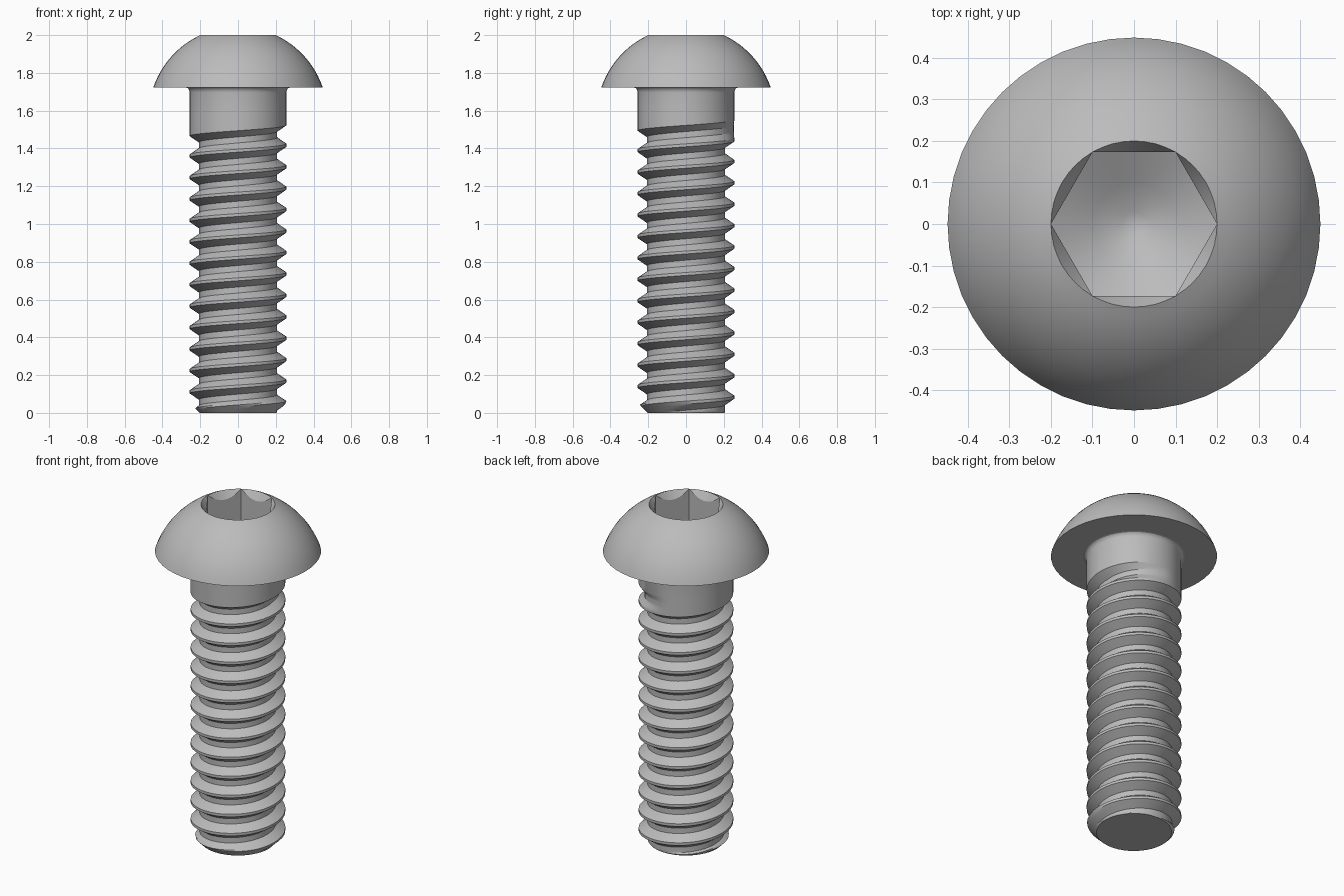
import bpy, bmesh
from math import sin, cos, pi, radians, sqrt, atan2

cube = bpy.data.objects.get("Cube")
if cube:
    bpy.data.objects.remove(cube)

SEG = 48
MAJOR, ROOT, PITCH = 0.256, 0.207, 0.1135
TURNS = 13            # full turns of thread groove
TIP_R = 0.203         # radius of the flat tip
NECK_Z, HEAD_Z = 1.695, 1.722
NECK_R, HEAD_R = 0.274, 0.449
SOCKET_R = 0.2

steel = bpy.data.materials.new("grey_steel")
steel.use_nodes = True
colour = (0.5, 0.5, 0.5, 1)
steel.diffuse_color = colour
steel.node_tree.nodes["Principled BSDF"].inputs["Base Color"].default_value = colour


def polar(r, a, z):
    return (r * cos(a), r * sin(a), z)


def skin(bm, a, b):
    """Quads between two equally long vertex rows."""
    for i in range(len(a) - 1):
        bm.faces.new((a[i], b[i], b[i + 1], a[i + 1]))


def finish(bm, name):
    bmesh.ops.remove_doubles(bm, verts=bm.verts, dist=0.0002)
    bmesh.ops.dissolve_degenerate(bm, edges=bm.edges, dist=0.0001)
    mesh = bpy.data.meshes.new(name)
    bm.to_mesh(mesh)
    bm.free()
    mesh.materials.append(steel)
    obj = bpy.data.objects.new(name, mesh)
    bpy.context.collection.objects.link(obj)
    bpy.ops.object.select_all(action="DESELECT")
    obj.select_set(True)
    bpy.context.view_layer.objects.active = obj
    bpy.ops.object.shade_smooth_by_angle(angle=radians(28))


# Domed head with hex socket: each column runs from under the rim to the socket floor
def head_column(a):
    pts = [(NECK_R, HEAD_Z), (HEAD_R, HEAD_Z)]
    centre = 1.567
    start = atan2(HEAD_Z - centre, HEAD_R)
    end = atan2(2 - centre, SOCKET_R)
    for i in range(13):
        t = start + (end - start) * i / 12
        r = HEAD_R + (SOCKET_R - HEAD_R) * (cos(start) - cos(t)) / (cos(start) - cos(end))
        z = HEAD_Z + (2 - HEAD_Z) * (sin(t) - sin(start)) / (sin(end) - sin(start))
        pts.append((r, z))
    # hex wall, scalloped by the entry chamfer above and the drill cone below
    hex_r = SOCKET_R * cos(pi / 6) / cos(a % (pi / 3) - pi / 6)
    gap = SOCKET_R - hex_r
    pts.append((hex_r, 2 - gap * sqrt(3)))
    pts.append((hex_r, 1.80 - gap * 0.577))
    pts += [(0.1, 1.742), (0.03, 1.702), (0, 1.698)]
    return pts


bm = bmesh.new()
columns = []
for j in range(SEG + 1):
    a = 2 * pi * (j % SEG) / SEG
    columns.append([bm.verts.new(polar(r, a, z)) for r, z in head_column(a)])
for a, b in zip(columns, columns[1:]):
    skin(bm, a, b)
finish(bm, "head")


# Threaded shank: groove profile as (offset from groove centre, depth share)
FLANK = [(-0.049, 0), (-0.016, 1), (0.016, 1), (0.049, 0)]
groove = []
for (o1, d1), (o2, d2) in zip(FLANK, FLANK[1:]):
    groove += [(o1 + (o2 - o1) * i / 4, d1 + (d2 - d1) * i / 4) for i in range(4)]
groove.append(FLANK[-1])


def shank_column(turn):
    pts = [(TIP_R, 0)]
    for k in range(-1, TURNS + 1):
        t = k + turn
        fade = min(1, max(0, (TURNS + 0.27 - t) / 0.25))
        for offset, depth in groove:
            z = max(0, t * PITCH - 0.002 + offset)
            r = MAJOR - (MAJOR - ROOT) * depth * fade
            pts.append((min(r, TIP_R + z), z))
    # plain neck and the fillet under the head
    pts.append((MAJOR, NECK_Z))
    for i in range(1, 5):
        t = pi / 2 * i / 4
        pts.append((NECK_R - (NECK_R - MAJOR) * cos(t),
                    NECK_Z + (HEAD_Z - NECK_Z) * sin(t)))
    return pts


bm = bmesh.new()
columns = []
for j in range(SEG + 1):
    turn = j / SEG
    columns.append([bm.verts.new(polar(r, 2 * pi * turn, z))
                    for r, z in shank_column(turn)])
for a, b in zip(columns, columns[1:]):
    skin(bm, a, b)
# flat tip
bm.faces.new([c[0] for c in reversed(columns[:-1])])
finish(bm, "threaded_shank")
